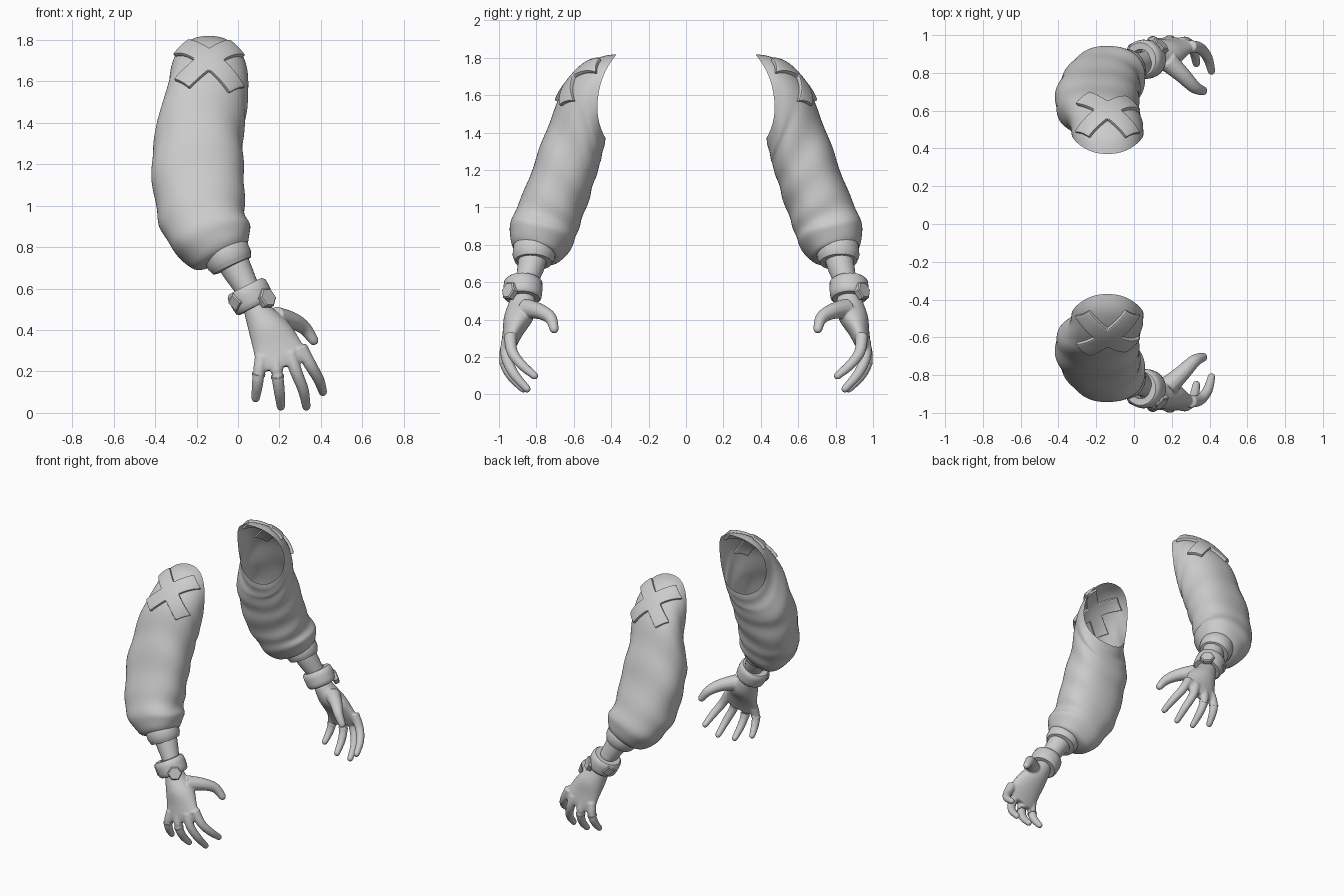
import bpy, bmesh
from math import sin, cos, pi, radians
from mathutils import Vector, Matrix

if "Cube" in bpy.data.objects:
    bpy.data.objects.remove(bpy.data.objects["Cube"])

GREY = (0.6, 0.6, 0.6, 1)
clay = bpy.data.materials.new("plain_grey")
clay.use_nodes = True
clay.diffuse_color = GREY
clay.node_tree.nodes["Principled BSDF"].inputs["Base Color"].default_value = GREY


def smooth_rows(rows, steps):
    """Catmull-Rom interpolation of rows of numbers."""
    rows = [Vector(r) for r in rows]
    out = []
    for i in range(len(rows) - 1):
        a, b, c, d = (rows[min(max(i + k, 0), len(rows) - 1)] for k in (-1, 0, 1, 2))
        for s in range(steps):
            t = s / steps
            out.append(b + (c - a) * (t / 2) + (a * 2 - b * 5 + c * 4 - d) * (t * t / 2)
                       + (b * 3 - a - c * 3 + d) * (t ** 3 / 2))
    return out + [rows[-1]]


def loft(bm, rings, caps=True, closed=False):
    """Skin a list of equal rings of points."""
    rows = [[bm.verts.new(p) for p in ring] for ring in rings]
    n = len(rows[0])
    pairs = list(zip(rows, rows[1:])) + ([(rows[-1], rows[0])] if closed else [])
    for a, b in pairs:
        for i in range(n):
            bm.faces.new((a[i], a[(i + 1) % n], b[(i + 1) % n], b[i]))
    if caps:
        bm.faces.new(rows[0])
        bm.faces.new(rows[-1])


def make(name, bm):
    bmesh.ops.recalc_face_normals(bm, faces=bm.faces[:])
    me = bpy.data.meshes.new(name)
    bm.to_mesh(me)
    bm.free()
    me.materials.append(clay)
    ob = bpy.data.objects.new("front_" + name, me)
    bpy.context.collection.objects.link(ob)
    return ob


def finish(ob, angle=40):
    """Apply modifiers, shade, and add the mirrored part for the other arm."""
    bpy.context.view_layer.update()
    dg = bpy.context.evaluated_depsgraph_get()
    me = bpy.data.meshes.new_from_object(ob.evaluated_get(dg))
    me.transform(ob.matrix_world)
    ob.modifiers.clear()
    ob.matrix_world = Matrix()
    ob.data = me
    me.shade_smooth()
    me.set_sharp_from_angle(angle=radians(angle))
    twin = me.copy()
    twin.transform(Matrix.Scale(-1, 4, (0, 1, 0)))
    twin.flip_normals()
    bpy.context.collection.objects.link(
        bpy.data.objects.new(ob.name.replace("front", "back"), twin))


def circle(centre, axis, r, n=20):
    q = Vector(axis).to_track_quat('Z', 'Y')
    return [Vector(centre) + q @ Vector((r * cos(2 * pi * i / n), r * sin(2 * pi * i / n), 0))
            for i in range(n)]


def tube(bm, path, n=12):
    """Round tube through (x, y, z, radius) rows with a rounded tip."""
    rows = smooth_rows(path, 5)
    pts = [r.xyz for r in rows]
    tangents = [(pts[min(i + 1, len(pts) - 1)] - pts[max(i - 1, 0)]).normalized()
                for i in range(len(pts))]
    rings = [circle(p, t, r[3], n) for p, t, r in zip(pts, tangents, rows)]
    for push, shrink in ((0.5, 0.85), (0.9, 0.45)):
        r = rows[-1][3]
        rings.append(circle(pts[-1] + tangents[-1] * r * push, tangents[-1], r * shrink, n))
    loft(bm, rings)


def band(name, centre, axis, profile):
    """Closed collar turned from (distance along axis, radius) rows."""
    a = Vector(axis).normalized()
    bm = bmesh.new()
    loft(bm, [circle(Vector(centre) + a * t, a, r, 32) for t, r in profile], False, True)
    finish(make(name, bm))


# Sleeve: outer y, z / inner y, z / left x, right x / sideways tilt / saddle
SLEEVE = [
    (-.37, 1.82, -.43, 1.37, -.33, .05, 0, .07),
    (-.47, 1.80, -.435, 1.33, -.335, .05, 0, .05),
    (-.60, 1.70, -.45, 1.28, -.35, .045, 0, .02),
    (-.68, 1.58, -.46, 1.23, -.385, .03, 0, 0),
    (-.75, 1.40, -.485, 1.15, -.41, .025, 0, 0),
    (-.82, 1.22, -.515, 1.06, -.415, .03, .01, 0),
    (-.88, 1.05, -.55, .95, -.395, .03, .03, 0),
    (-.93, .94, -.58, .87, -.36, .04, .04, 0),
    (-.945, .86, -.61, .80, -.30, .06, .06, 0),
    (-.92, .79, -.67, .73, -.22, .045, .06, 0),
    (-.90, .78, -.73, .74, -.14, .04, .05, 0),
]
rows = smooth_rows(SLEEVE, 5)
rings = []
for j, (yo, zo, yi, zi, x0, x1, tilt, saddle) in enumerate(rows):
    ring = []
    for i in range(40):
        a = 2 * pi * i / 40
        c, s = (abs(f) ** 0.88 * (1 if f > 0 else -1) for f in (cos(a), sin(a)))
        # soft cloth folds, fading out at the shoulder opening
        fade = min(1, j / 20)
        k = 1 + fade * (.02 * sin(j * .85 + 2 * sin(a + .6)) + .012 * sin(3 * a + j * .5))
        c, s = c * k, s * k
        ring.append(((x0 + x1) / 2 + c * (x1 - x0) / 2,
                     (yo + yi) / 2 + s * (yo - yi) / 2 - saddle * cos(a) ** 2,
                     (zo + zi) / 2 + s * (zo - zi) / 2 + tilt * c))
    rings.append(ring)
bm = bmesh.new()
loft(bm, rings, caps=False)
sleeve = make("sleeve", bm)
sleeve.modifiers.new("subdivide", 'SUBSURF').levels = 1

# Raised cross patch draped on the shoulder
bm = bmesh.new()
bmesh.ops.create_grid(bm, x_segments=30, y_segments=30, size=0.18)
bmesh.ops.delete(bm, context='FACES', geom=[
    f for f in bm.faces if min(abs(v) for v in f.calc_center_median().xy) > 0.048])
bmesh.ops.rotate(bm, verts=bm.verts, matrix=Matrix.Rotation(pi / 4, 3, 'Z'))
patch = make("cross_patch", bm)
if patch.data.polygons[0].normal.z < 0:
    patch.data.flip_normals()
patch.matrix_world = (Matrix.Translation((-.14, -.70, 1.80))
                      @ Matrix.Rotation(radians(46), 4, 'X'))
wrap = patch.modifiers.new("drape", 'SHRINKWRAP')
wrap.target = sleeve
wrap.wrap_method = 'PROJECT'
wrap.use_project_z = True
wrap.use_negative_direction = True
wrap.use_positive_direction = False
thick = patch.modifiers.new("thickness", 'SOLIDIFY')
thick.thickness = 0.034
thick.offset = 0.2
edge = patch.modifiers.new("soft_edge", 'BEVEL')
edge.width = 0.006
edge.segments = 2
edge.limit_method = 'ANGLE'
edge.angle_limit = radians(60)
finish(patch)
finish(sleeve, 180)

# Forearm and its cuffs
bm = bmesh.new()
tube(bm, [(-.07, -.80, .82, .08), (-.01, -.825, .70, .074), (.05, -.855, .59, .058),
          (.09, -.87, .51, .058)], 24)
finish(make("forearm", bm), 60)
band("sleeve_cuff", (-.07, -.81, .80), (.42, -.06, -.9),
     [(0, .07), (0, .106), (.015, .114), (.07, .113), (.085, .106), (.1, .1), (.105, .07)])
AXIS = (.45, -.03, -.88)
band("wrist_band", (.035, -.87, .61), AXIS,
     [(0, .055), (0, .09), (.012, .102), (.04, .105), (.08, .103), (.1, .1), (.11, .09),
      (.11, .06)])

# Six-sided clasp plate and small side block on the wrist band
for name, centre, normal, size, sides in (
        ("clasp_plate", (.14, -.945, .555), (.6, -.72, .3), .05, 6),
        ("band_block", (-.01, -.93, .535), (-.65, -.65, -.3), .045, 4)):
    n = Vector(normal).normalized()
    bm = bmesh.new()
    loft(bm, [circle(Vector(centre) + n * h, n, size * k, sides)
              for h, k in ((-.02, 1), (.008, 1), (.014, .85))])
    finish(make(name, bm), 30)

# Hand: palm, fingers and thumb fused into one smooth skin
W, T = Vector((.97, .05, .24)), Vector((.05, 1, -.1))
PALM = [(.07, -.87, .55, .055, .055), (.10, -.875, .49, .07, .07), (.15, -.895, .41, .1, .078),
        (.185, -.925, .33, .115, .055), (.21, -.948, .26, .125, .04), (.215, -.955, .22, .105, .03)]
bm = bmesh.new()
loft(bm, [[r.xyz + W * r[3] * cos(pi * i / 12) + T * r[4] * sin(pi * i / 12) for i in range(24)]
          for r in smooth_rows(PALM, 4)])
FINGERS = {
    "little": [(.115, -.95, .27), (.10, -.965, .19), (.093, -.945, .13), (.085, -.90, .07)],
    "ring": [(.18, -.955, .27), (.19, -.97, .18), (.20, -.935, .10), (.207, -.87, .03)],
    "middle": [(.25, -.955, .29), (.28, -.96, .20), (.315, -.92, .11), (.33, -.85, .03)],
    "index": [(.30, -.94, .32), (.35, -.93, .23), (.39, -.88, .16), (.41, -.81, .10)],
}
RADII = (.034, .030, .027, .021)
for path in FINGERS.values():
    tube(bm, [(*p, r) for p, r in zip(path, RADII)])
tube(bm, [(.18, -.86, .46, .055), (.26, -.785, .445, .043), (.32, -.725, .41, .034),
          (.365, -.705, .35, .025)])
hand = make("hand", bm)
fuse = hand.modifiers.new("fuse", 'REMESH')
fuse.mode = 'VOXEL'
fuse.voxel_size = 0.006
relax = hand.modifiers.new("relax", 'SMOOTH')
relax.factor = 0.5
relax.iterations = 6
finish(hand, 180)

# Thin finger bands
for finger in ("little", "ring"):
    p, q = Vector(FINGERS[finger][1]), Vector(FINGERS[finger][2])
    band(finger + "_finger_band", p, q - p, [(0, .024), (0, .032), (.01, .032), (.01, .024)])
